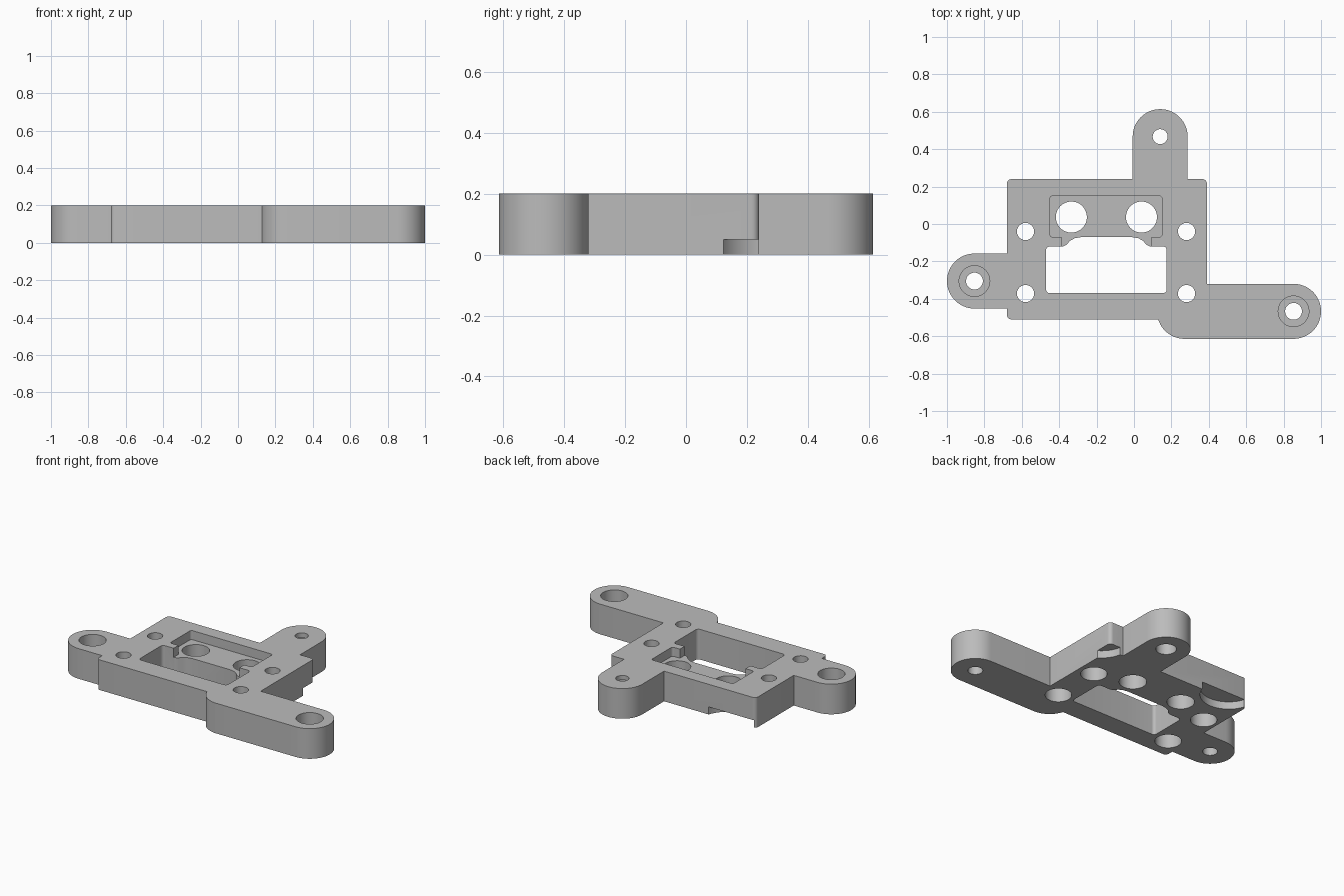
import bpy
import bmesh
from math import sin, cos, pi

HEIGHT = 0.2
ARM_R = 0.147

old = bpy.data.objects.get("Cube")
if old:
    bpy.data.objects.remove(old, do_unlink=True)

grey = bpy.data.materials.new("plain grey")
grey.use_nodes = True
grey.diffuse_color = (0.5, 0.5, 0.5, 1)
grey.node_tree.nodes["Principled BSDF"].inputs["Base Color"].default_value = (0.5, 0.5, 0.5, 1)


def arc(cx, cy, r, start, sweep, steps):
    return [(cx + r * cos(start + sweep * i / steps), cy + r * sin(start + sweep * i / steps))
            for i in range(steps + 1)]


def circle(cx, cy, r):
    return arc(cx, cy, r, 0, 2 * pi, 48)[:-1]


def rounded_rect(x0, y0, x1, y1, r):
    corners = [(x1 - r, y1 - r), (x0 + r, y1 - r), (x0 + r, y0 + r), (x1 - r, y0 + r)]
    return [p for i, (x, y) in enumerate(corners) for p in arc(x, y, r, i * pi / 2, pi / 2, 6)]


def prism(name, profile, z0=0.0, z1=HEIGHT):
    bm = bmesh.new()
    base = bm.faces.new([bm.verts.new((x, y, z0)) for x, y in profile])
    top = bmesh.ops.extrude_face_region(bm, geom=[base])["geom"]
    bmesh.ops.translate(bm, vec=(0, 0, z1 - z0),
                        verts=[v for v in top if isinstance(v, bmesh.types.BMVert)])
    bmesh.ops.recalc_face_normals(bm, faces=bm.faces)
    mesh = bpy.data.meshes.new(name)
    bm.to_mesh(mesh)
    bm.free()
    mesh.materials.append(grey)
    obj = bpy.data.objects.new(name, mesh)
    bpy.context.collection.objects.link(obj)
    return obj


def combine(target, tool, operation):
    mod = target.modifiers.new(tool.name, "BOOLEAN")
    mod.operation = operation
    mod.solver = "EXACT"
    mod.object = tool
    bpy.context.view_layer.objects.active = target
    bpy.ops.object.modifier_apply(modifier=mod.name)
    bpy.data.objects.remove(tool, do_unlink=True)


def cut(profile, z0=-0.1, z1=0.3):
    combine(plate, prism("cutter", profile, z0, z1), "DIFFERENCE")


# Main plate with the two shallow round notches under its back edge
plate = prism("mounting_plate", rounded_rect(-0.68, -0.51, 0.39, 0.24, 0.025))
for x, y in [(-0.5, 0.29), (0.48, 0.27)]:
    cut(circle(x, y, 0.173), -0.1, 0.05)

# Three round-ended arms
left_end, right_end, back_end = (-0.853, -0.305), (0.853, -0.467), (0.14, 0.467)
side_arms = [("outer_arm", -0.853, -0.4, -0.305), ("front_arm", 0.27, 0.853, -0.467)]
for name, x0, x1, y in side_arms:
    shape = arc(x0, y, ARM_R, pi / 2, pi, 32) + arc(x1, y, ARM_R, -pi / 2, pi, 32)
    combine(plate, prism(name, shape), "UNION")
x, y = back_end
back_shape = arc(x, y, ARM_R, 0, pi, 32) + [(x - ARM_R, 0.1), (x + ARM_R, 0.1)]
combine(plate, prism("back_arm", back_shape), "UNION")

# Central window with a raised middle section and curved shoulders
cut(rounded_rect(-0.47, -0.37, 0.175, -0.12, 0.02))
mid = -0.147
half = [(0.232, -0.2), (0.232, -0.12), (0.215, -0.112), (0.195, -0.09), (0.17, -0.076), (0.135, -0.07)]
cut([(mid + dx, y) for dx, y in half] + [(mid - dx, y) for dx, y in reversed(half)])

# Pocket sunk into the top, with a neck opening into the window
floor = 0.14
cut(rounded_rect(-0.45, -0.07, 0.15, 0.15, 0.015), floor)
cut([(-0.388, -0.2), (0.094, -0.2), (0.094, 0.0), (-0.388, 0.0)], floor)

# Two large holes through the pocket floor
for x in (-0.335, 0.04):
    cut(circle(x, 0.037, 0.083))

# Arm holes counterbored from above
for end in (left_end, right_end):
    cut(circle(*end, 0.045))
    cut(circle(*end, 0.082), 0.1)

# Plate holes counterbored from below
for x in (-0.58, 0.281):
    for y in (-0.04, -0.372):
        cut(circle(x, y, 0.046))
        cut(circle(x, y, 0.08), -0.1, 0.1)

# Back arm hole, wide below a thin top lip
cut(circle(*back_end, 0.04))
cut(circle(*back_end, 0.062), -0.1, 0.17)

# Smooth curved walls, keep edges crisp
bpy.ops.object.select_all(action="DESELECT")
plate.select_set(True)
bpy.context.view_layer.objects.active = plate
bpy.ops.object.shade_smooth_by_angle(angle=pi / 6)
